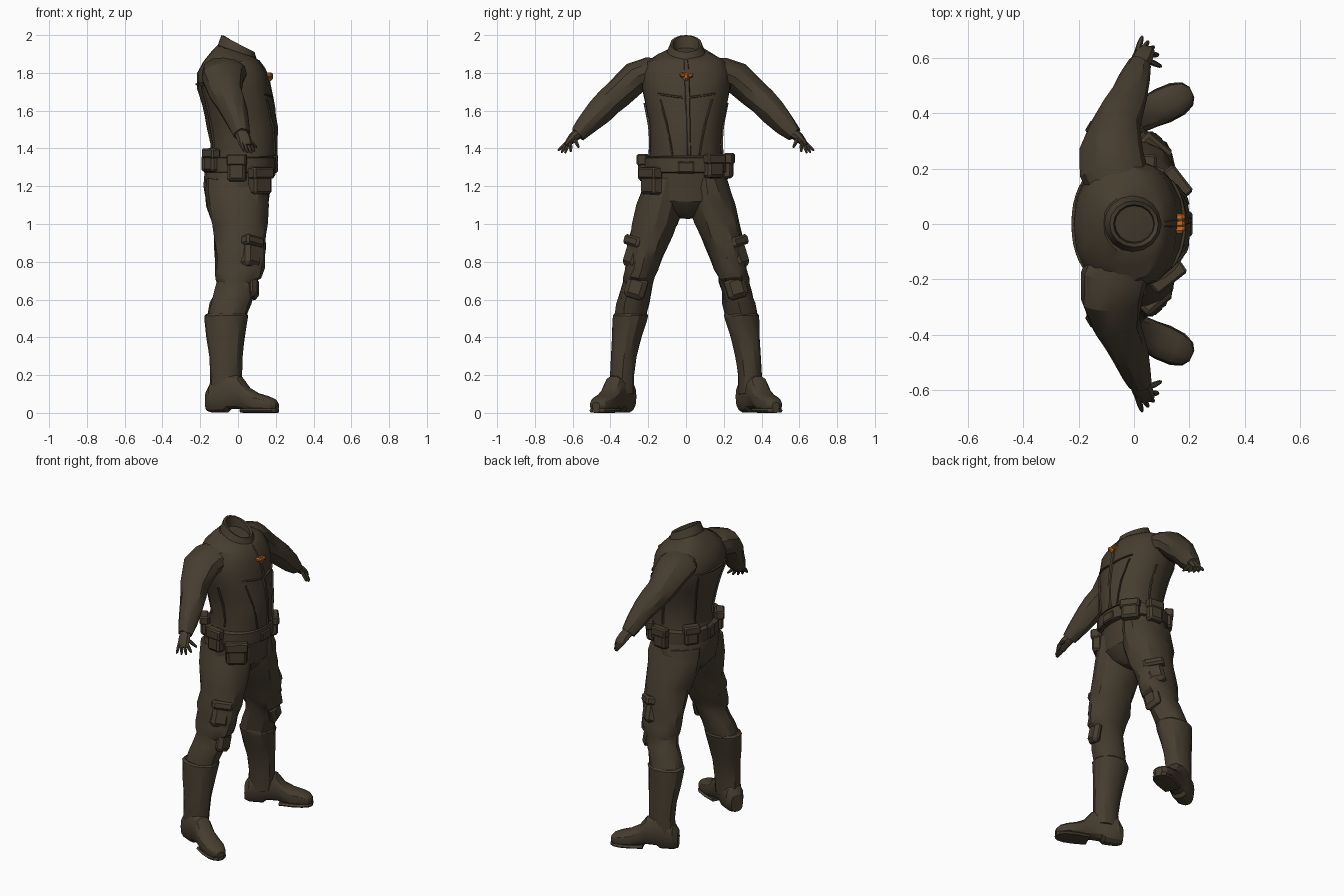
import bpy, bmesh, math, random
from mathutils import Vector, Matrix

random.seed(4)
if "Cube" in bpy.data.objects:
    bpy.data.objects.remove(bpy.data.objects["Cube"])


def material(name, rgb):
    m = bpy.data.materials.new(name)
    m.use_nodes = True
    m.diffuse_color = (*rgb, 1)
    m.node_tree.nodes["Principled BSDF"].inputs["Base Color"].default_value = (*rgb, 1)
    return m


CLOTH = material("dark olive brown", (0.062, 0.047, 0.029))
ORANGE = material("burnt orange", (0.5, 0.13, 0.015))
parts = []


def finish(name, bm, mat=CLOTH):
    bmesh.ops.recalc_face_normals(bm, faces=bm.faces)
    me = bpy.data.meshes.new(name)
    bm.to_mesh(me)
    bm.free()
    me.materials.append(mat)
    ob = bpy.data.objects.new(name, me)
    bpy.context.scene.collection.objects.link(ob)
    parts.append(ob)
    return ob


def around(c, u, v, a, p):
    def power(t):
        return math.copysign(abs(t) ** p, t)
    return c + u * power(math.cos(a)) + v * power(math.sin(a))


def loft(name, rings, n=14, p=1.0, jitter=0.0, mat=CLOTH):
    """Skin a list of (centre, half axis, half axis) rings and cap both ends."""
    bm = bmesh.new()
    loops = []
    for c, u, v in rings:
        loop = []
        for i in range(n):
            co = around(c, u, v, math.tau * i / n, p)
            co += Vector([random.uniform(-jitter, jitter) for _ in range(3)])
            loop.append(bm.verts.new(co))
        loops.append(loop)
    for a, b in zip(loops, loops[1:]):
        for i in range(n):
            j = (i + 1) % n
            bm.faces.new((a[i], a[j], b[j], b[i]))
    bm.faces.new(loops[0])
    bm.faces.new(loops[-1])
    return finish(name, bm, mat)


def tube(name, stations, n=10, jitter=0.0):
    """Loft along a path of (x, y, z, depth radius, height radius)."""
    pts = [Vector(s[:3]) for s in stations]
    rings = []
    for i, s in enumerate(stations):
        d = (pts[min(i + 1, len(pts) - 1)] - pts[max(i - 1, 0)]).normalized()
        u = (Vector((1, 0, 0)) - d * d.x).normalized()
        rings.append((pts[i], u * s[3], d.cross(u) * s[4]))
    return loft(name, rings, n, jitter=jitter)


def block(name, loc, size, yaw, lean=0.0, bevel=0.012, taper=0.85):
    """Bevelled box whose local x points outward; the outer face is smaller."""
    bm = bmesh.new()
    bmesh.ops.create_cube(bm, size=1)
    for v in bm.verts:
        k = taper if v.co.x > 0 else 1
        v.co = Vector((v.co.x * size[0], v.co.y * size[1] * k, v.co.z * size[2] * k))
    bmesh.ops.bevel(bm, geom=list(bm.edges), offset=bevel, segments=1, affect='EDGES')
    bm.transform(Matrix.Translation(loc) @ Matrix.Rotation(lean, 4, 'X')
                 @ Matrix.Rotation(yaw, 4, 'Z'))
    return finish(name, bm)


def level(z, cx, rx, ry, tilt=0.0):
    return (Vector((cx, 0, z)), Vector((rx, 0, tilt)), Vector((0, ry, 0)))


# Jacket, running up over the shoulders into an open tilted collar
jacket = [level(*r) for r in (
    (1.36, .025, .178, .192), (1.42, .03, .174, .188), (1.52, .02, .185, .195),
    (1.57, .01, .185, .205), (1.63, 0, .19, .217), (1.72, -.025, .196, .235),
    (1.80, -.03, .186, .235), (1.86, -.035, .15, .212), (1.893, -.02, .122, .155, -.02),
    (1.91, -.005, .104, .105, -.035))]
collar = [level(*r) for r in (
    (1.90, -.005, .106, .105, -.035), (1.955, 0, .088, .084, -.045),
    (1.952, 0, .074, .07, -.045), (1.87, 0, .066, .062, -.03))]
loft("jacket", jacket, 18, 0.9, 0.003)
loft("collar", collar, 16)


def jacket_point(z, angle, off):
    for (c0, u0, v0), (c1, u1, v1) in zip(jacket, jacket[1:]):
        if c0.z <= z <= c1.z:
            t = (z - c0.z) / (c1.z - c0.z)
            u, v = u0.lerp(u1, t), v0.lerp(v1, t)
            return around(c0.lerp(c1, t), u * (1 + off / u.length),
                          v * (1 + off / v.length), angle, 0.9)


def seam(name, z0, a0, z1, a1, width=0.012):
    """Raised ribbon lying on the jacket between two (height, angle) points."""
    bm = bmesh.new()
    rows = []
    upright = abs(z1 - z0) > 0.1
    for i in range(11):
        t = i / 10
        z, a = z0 + (z1 - z0) * t, math.radians(a0 + (a1 - a0) * t)
        dz, da = (0, width / 0.4) if upright else (width / 2, 0)
        rows.append([bm.verts.new(jacket_point(z + k * dz, a + k * da, off))
                     for k, off in ((-1, -.004), (-.6, .006), (.6, .006), (1, -.004))])
    for a, b in zip(rows, rows[1:]):
        for i in range(3):
            bm.faces.new((a[i], a[i + 1], b[i + 1], b[i]))
    finish(name, bm)


seam("front_placket", 1.365, 4, 1.88, 0, 0.02)
for label, s in (("left", 1), ("right", -1)):
    seam(label + "_front_panel_seam", 1.365, 20 * s, 1.66, 36 * s)
    seam(label + "_chest_seam", 1.67, 3 * s, 1.69, 40 * s)
    seam(label + "_side_seam", 1.38, 88 * s, 1.64, 88 * s)
    seam(label + "_back_seam", 1.38, 155 * s, 1.75, 145 * s)
seam("back_yoke_seam", 1.74, 140, 1.74, 220)

# Chest brooch: a lumpy centre with uneven wings
chest = jacket_point(1.78, 0, 0.008)
for name, dy, dz, ry, rz in (("brooch_centre", 0, 0, .018, .024),
                             ("brooch_left_wing", .022, .006, .017, .012),
                             ("brooch_right_wing", -.018, .008, .016, .014)):
    c = chest + Vector((0, dy, dz))
    loft(name, [(c + Vector((x, 0, 0)), Vector((0, ry * k, 0)), Vector((0, 0, rz * k)))
                for x, k in ((-.015, 1), (.006, 1), (.016, .5))], 7, 1, .002, ORANGE)

# Seat of the trousers and the belt
loft("trouser_seat", [level(*r) for r in (
    (1.38, .02, .165, .185), (1.28, 0, .175, .212), (1.2, -.01, .175, .228),
    (1.12, -.003, .165, .2), (1.06, 0, .12, .1), (1.03, 0, .07, .03))], 18, 0.9, .003)
BELT = (.01, .186, .216)
loft("belt", [level(z, BELT[0], BELT[1] + k, BELT[2] + k) for z, k in (
    (1.27, -.01), (1.275, .006), (1.35, .006), (1.355, -.01))], 24, 0.9)


def pouch(name, degrees, z, w, h, d):
    a = math.radians(degrees)
    p = Vector((BELT[0] + BELT[1] * math.cos(a), BELT[2] * math.sin(a), z))
    yaw = math.atan2(math.sin(a) / BELT[2], math.cos(a) / BELT[1])
    out = Vector((math.cos(yaw), math.sin(yaw), 0))
    block(name, p + out * .008, (d, w, h), yaw)
    block(name + "_flap", p + out * .014 + Vector((0, 0, h * .3)),
          (d, w * 1.05, h * .42), yaw, bevel=.008, taper=.95)


pouch("right_front_pouch", -56, 1.225, .135, .15, .06)
pouch("right_hip_pouch", -95, 1.295, .105, .15, .055)
pouch("right_back_pouch", -140, 1.335, .1, .13, .055)
pouch("left_front_pouch", 42, 1.305, .12, .13, .05)
pouch("left_hip_pouch", 85, 1.305, .105, .14, .05)
pouch("left_back_pouch", 140, 1.335, .1, .13, .055)
block("belt_buckle", Vector((.198, 0, 1.3)), (.025, .1, .065), 0, bevel=.006)
block("back_belt_loop", Vector((-.178, 0, 1.32)), (.03, .06, .09), math.pi, bevel=.006)


def limb_rings(rows, s):
    return [(Vector(((x0 + x1) / 2, s * (y0 + y1) / 2, z)), Vector(((x1 - x0) / 2, 0, 0)),
             Vector((0, (y1 - y0) / 2, 0))) for z, x0, x1, y0, y1 in rows]


for label, s in (("left", 1), ("right", -1)):
    # Sleeve, hand and fingers
    tube(label + "_sleeve", [(x, y * s, z, a, b) for x, y, z, a, b in (
        (-.04, .10, 1.80, .11, .075), (-.075, .20, 1.795, .122, .088),
        (-.082, .27, 1.775, .112, .086), (-.065, .36, 1.69, .088, .08),
        (-.04, .41, 1.645, .078, .074), (-.02, .46, 1.595, .07, .07),
        (.005, .53, 1.52, .056, .056), (.018, .575, 1.475, .044, .042))], 12, .003)
    tube(label + "_hand", [(x, y * s, z, a, b) for x, y, z, a, b in (
        (.015, .565, 1.485, .034, .03), (.03, .60, 1.455, .038, .026),
        (.04, .625, 1.428, .036, .018), (.042, .635, 1.415, .03, .012))], 8)
    for finger, root, tip in (
            ("little", (.015, .632, 1.43), (.03, .678, 1.388)),
            ("ring", (.033, .632, 1.425), (.052, .66, 1.377)),
            ("middle", (.05, .625, 1.422), (.072, .64, 1.375)),
            ("index", (.064, .612, 1.425), (.088, .61, 1.383)),
            ("thumb", (.05, .59, 1.45), (.1, .568, 1.405))):
        flip = Vector((1, s, 1))
        a, b = Vector(root) * flip, Vector(tip) * flip
        tube(f"{label}_{finger}_finger", [(*a.lerp(b, t), r, r) for t, r in (
            (-.2, .011), (.5, .0105), (.9, .007), (1, .003))], 6)

    # Trouser leg with a loose overhang at the knee, tucked into the boot shaft
    loft(label + "_trouser_leg", limb_rings((
        (1.24, -.17, .16, .0, .215), (1.17, -.175, .165, .0, .235),
        (1.1, -.165, .165, .008, .26), (1.0, -.135, .158, .045, .285),
        (.94, -.125, .15, .072, .297), (.88, -.125, .15, .1, .312),
        (.82, -.125, .138, .127, .318), (.76, -.12, .14, .15, .328),
        (.715, -.115, .125, .168, .335), (.69, -.108, .095, .175, .335),
        (.64, -.122, .085, .187, .35), (.58, -.145, .065, .195, .368),
        (.5, -.168, .043, .208, .382)), s), 14, .95, .006)
    loft(label + "_boot_shaft", limb_rings((
        (.525, -.165, .045, .205, .38), (.515, -.178, .053, .2, .39),
        (.49, -.178, .048, .205, .39), (.4, -.166, .036, .235, .392),
        (.3, -.152, .025, .26, .398), (.2, -.147, .02, .275, .402),
        (.1, -.15, .01, .275, .4)), s), 14, .95, .002)

    # Foot, turned slightly outward: distance, half width, bottom, top
    along = Vector((.905, .425 * s, 0))
    across = Vector((-.425 * s, .905, 0))
    heel = Vector((-.15, .308 * s, 0))
    loft(label + "_boot_foot", [
        (heel + along * d + Vector((0, 0, (lo + hi) / 2)), across * w,
         Vector((0, 0, (hi - lo) / 2))) for d, w, lo, hi in (
            (-.01, .04, .01, .12), (.02, .06, 0, .17), (.1, .064, 0, .21),
            (.12, .062, .018, .21), (.18, .058, .02, .195), (.225, .06, .012, .135),
            (.28, .064, .004, .105), (.335, .06, .004, .09), (.375, .046, .008, .075),
            (.395, .022, .016, .055))], 14, .8)
    loft(label + "_boot_sole", [
        (heel + along * d + Vector((0, 0, .012)), across * w, Vector((0, 0, .012)))
        for d, w in ((.2, .056), (.28, .066), (.34, .063), (.38, .046), (.397, .02))], 8, .5)

    # Thigh pocket and knee patch
    lean = .3 * s
    block(label + "_thigh_pocket", Vector((.065, .272 * s, .845)), (.075, .12, .17),
          math.radians(48) * s, lean, .02)
    block(label + "_thigh_pocket_flap", Vector((.07, .266 * s, .905)), (.085, .13, .055),
          math.radians(48) * s, lean, .012, .95)
    block(label + "_knee_patch", Vector((.082, .265 * s, .665)), (.05, .12, .13),
          math.radians(10) * s, lean, .02)

# Soft shading with crisp creases
bpy.ops.object.select_all(action='DESELECT')
for ob in parts:
    ob.select_set(True)
bpy.context.view_layer.objects.active = parts[0]
bpy.ops.object.shade_smooth_by_angle(angle=math.radians(28))
